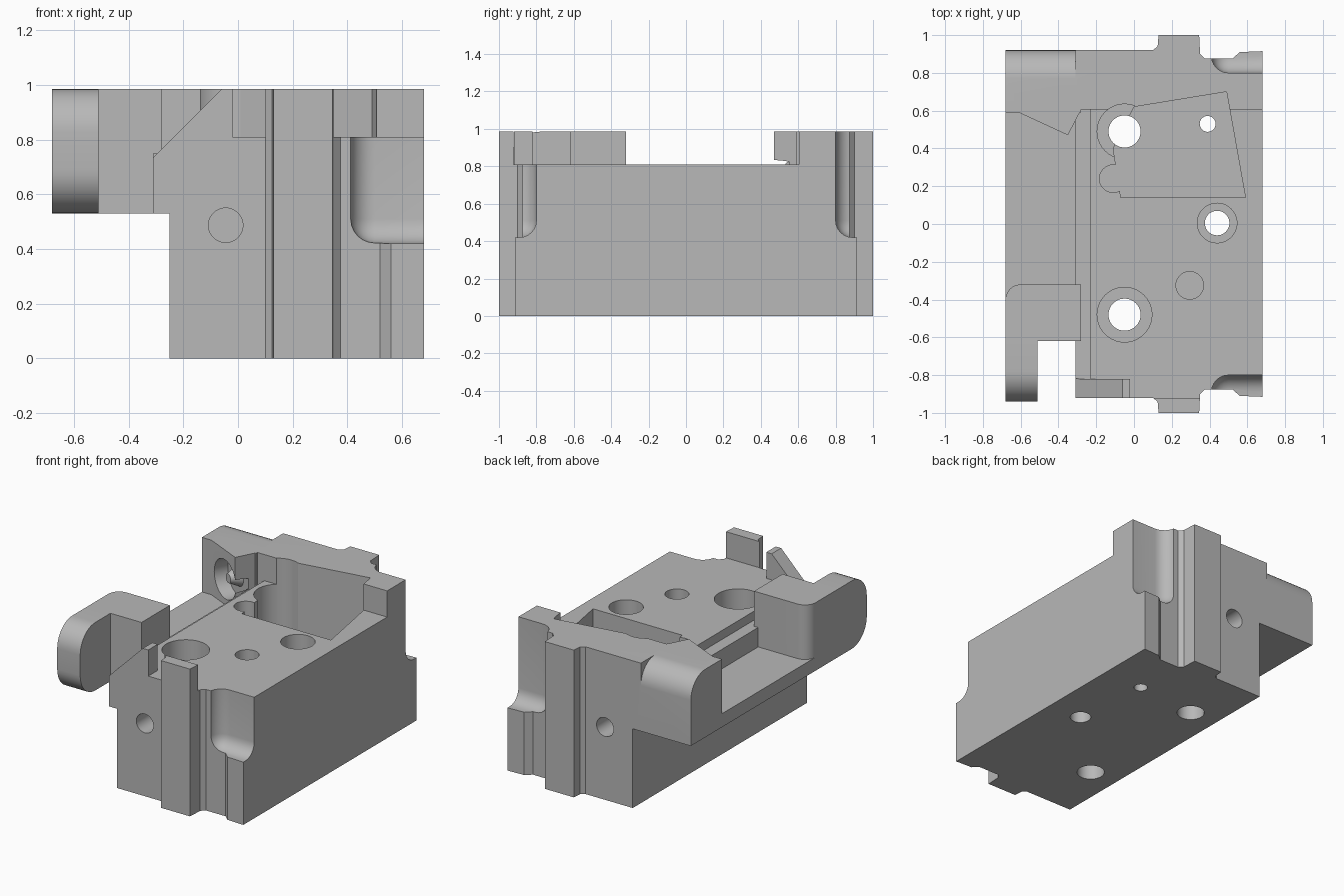
import bpy, bmesh
from math import sin, cos, pi, radians, atan2
from mathutils import Matrix, Vector

old = bpy.data.objects.get("Cube")
if old:
    bpy.data.objects.remove(old, do_unlink=True)

TOP, DECK, WING = 0.985, 0.81, 0.53

steel = bpy.data.materials.new("plain_grey")
steel.use_nodes = True
steel.diffuse_color = (0.48, 0.48, 0.48, 1)
steel.node_tree.nodes["Principled BSDF"].inputs["Base Color"].default_value = steel.diffuse_color


def finish(name, bm):
    bmesh.ops.recalc_face_normals(bm, faces=bm.faces)
    mesh = bpy.data.meshes.new(name)
    bm.to_mesh(mesh)
    bm.free()
    mesh.materials.append(steel)
    obj = bpy.data.objects.new(name, mesh)
    bpy.context.collection.objects.link(obj)
    return obj


def prism(name, pts, lo, hi, axis="z"):
    """Extrude a flat outline: xy along z, yz along x, or xz along y."""
    place = {"z": lambda a, b, h: (a, b, h),
             "x": lambda a, b, h: (h, a, b),
             "y": lambda a, b, h: (a, h, b)}[axis]
    bm = bmesh.new()
    face = bm.faces.new([bm.verts.new(place(a, b, lo)) for a, b in pts])
    new = bmesh.ops.extrude_face_region(bm, geom=[face])["geom"]
    shift = Vector(place(0, 0, hi - lo))
    bmesh.ops.translate(bm, vec=shift, verts=[v for v in new if isinstance(v, bmesh.types.BMVert)])
    return finish(name, bm)


def box(name, x0, x1, y0, y1, z0, z1, bevel=0):
    bm = bmesh.new()
    bmesh.ops.create_cube(bm, size=1)
    bmesh.ops.scale(bm, vec=(x1 - x0, y1 - y0, z1 - z0), verts=bm.verts)
    bmesh.ops.translate(bm, vec=((x0 + x1) / 2, (y0 + y1) / 2, (z0 + z1) / 2), verts=bm.verts)
    if bevel:
        bmesh.ops.bevel(bm, geom=bm.edges[:], offset=bevel, segments=6, profile=0.5, affect="EDGES")
    return finish(name, bm)


def rod(name, start, end, r1, r2=None):
    a, b = Vector(start), Vector(end)
    bm = bmesh.new()
    turn = (b - a).to_track_quat("Z", "Y").to_matrix().to_4x4()
    bmesh.ops.create_cone(bm, cap_ends=True, segments=40, radius1=r1,
                          radius2=r1 if r2 is None else r2, depth=(b - a).length,
                          matrix=Matrix.Translation((a + b) / 2) @ turn)
    return finish(name, bm)


def arc(cx, cy, r, a0, a1, n=10):
    return [(cx + r * cos(radians(a0 + (a1 - a0) * i / n)),
             cy + r * sin(radians(a0 + (a1 - a0) * i / n))) for i in range(n + 1)]


def combine(target, tool, operation):
    mod = target.modifiers.new("combine", "BOOLEAN")
    mod.operation, mod.object, mod.solver = operation, tool, "EXACT"
    bpy.context.view_layer.objects.active = target
    bpy.ops.object.modifier_apply(modifier=mod.name)
    bpy.data.objects.remove(tool, do_unlink=True)


# Main block: half outline with rail and shallow groove, mirrored to the back
half = [(-0.31, -0.92), (0.1, -0.92), (0.125, -0.94), (0.13, -1), (0.345, -1), (0.35, -0.9),
        (0.375, -0.875), (0.52, -0.875), (0.56, -0.91), (0.68, -0.915)]
body = prism("main_block", half + [(x, -y) for x, y in reversed(half)], 0, TOP)


def cut(tool):
    combine(body, tool, "DIFFERENCE")


def add(tool):
    combine(body, tool, "UNION")


# Lowered deck, side strip, sloped front wall and undercut side
cut(prism("deck_cut", [(-0.23, -0.82), (-0.02, -0.82), (-0.02, -0.921), (1, -0.921),
                       (1, 0.605), (-0.23, 0.605)], DECK, 1.2))
cut(box("strip_cut", -0.5, -0.229, -0.82, 0.605, 0.75, 1.2))
cut(prism("slope_cut", [(-0.35, 0.695), (-0.05, 0.995), (-0.05, 1.1), (-0.35, 1.1)],
          -1.1, -0.819, "y"))
cut(box("undercut", -0.5, -0.25, -1.1, 1.1, -0.1, WING))

# Rounded pockets at the two outer corners
for s in (-1, 1):
    y0, y1 = sorted((s * 0.8, s * 1.4))
    cut(box("corner_pocket", 0.41, 1.2, y0, y1, 0.42, 1.5, 0.09))

# Side shelf
add(box("shelf", -0.68, -0.27, -0.5, 0.7, WING, 0.62))

# Front arm: rounded block with a finger reaching forward
add(prism("arm_block", [(-0.68, -0.62), (-0.28, -0.62), (-0.28, -0.32)]
          + arc(-0.6, -0.4, 0.08, 90, 180), WING, TOP))
r = 0.16
add(prism("arm_finger", [(-0.6, WING), (-0.6, TOP)] + arc(-0.94 + r, TOP - r, r, 90, 180)
          + arc(-0.94 + r, WING + r, r, 180, 270), -0.68, -0.51, "x"))

# Rear arm with a rounded back edge and an angled socket
add(prism("rear_arm", [(0.59, WING), (0.92, WING)] + arc(0.77, TOP - 0.15, 0.15, 0, 90)
          + [(0.59, TOP)], -0.68, -0.28, "x"))
add(prism("socket_boss", [(-0.61, 0.59), (-0.35, 0.47), (-0.28, 0.605), (-0.28, 0.65),
                          (-0.61, 0.65)], 0.6, TOP))
face = Vector((-0.46, 0.523, 0.79))
out = Vector((-0.12, -0.25, 0)).normalized()
cut(rod("socket", face + out * 0.1, face - out * 0.09, 0.13))
add(rod("socket_pin", face - out * 0.1, face - out * 0.02, 0.07, 0.03))

# Deep angled pocket in the deck
cut(prism("deck_pocket", [(-0.07, 0.14), (0.59, 0.14), (0.49, 0.7), (0, 0.62), (-0.11, 0.4)],
          0.35, 1.2))
cut(rod("pocket_side_hole", (-0.11, 0.24, 0.35), (-0.11, 0.24, 1.2), 0.073))

# Bolt holes with counterbores, and plain holes
for x, y, small, large in ((-0.05, 0.49, 0.085, 0.145), (-0.05, -0.48, 0.085, 0.145),
                           (0.44, 0.005, 0.065, 0.105)):
    cut(rod("counterbore", (x, y, 0.36), (x, y, 1.2), large))
    cut(rod("bolt_hole", (x, y, -0.1), (x, y, 0.5), small))
cut(rod("pin_hole", (0.39, 0.53, -0.1), (0.39, 0.53, 0.5), 0.042))
cut(rod("blind_hole", (0.295, -0.325, 0.5), (0.295, -0.325, 1), 0.073))
for s in (-1, 1):
    cut(rod("end_hole", (-0.045, s * 0.75, 0.487), (-0.045, s * 1.1, 0.487), 0.063))

# Small detent ball on the inner side wall
bm = bmesh.new()
bmesh.ops.create_uvsphere(bm, u_segments=24, v_segments=12, radius=0.06,
                          matrix=Matrix.Translation((-0.335, -0.78, 0.67)))
cut(finish("detent_ball", bm))

bpy.ops.object.select_all(action="DESELECT")
body.select_set(True)
bpy.context.view_layer.objects.active = body
bpy.ops.object.shade_smooth_by_angle(angle=radians(30))
